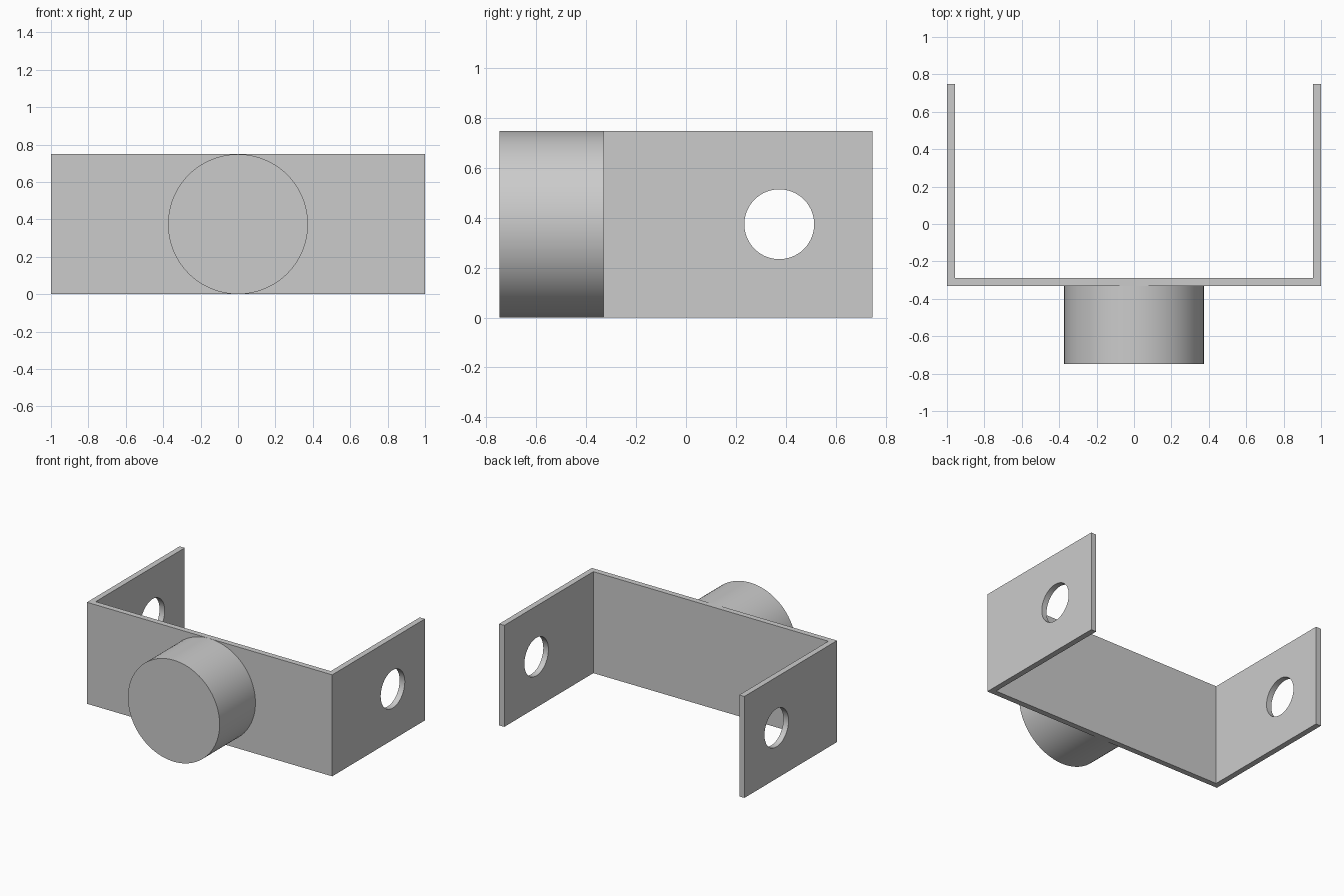
import bpy
import bmesh
import math
from mathutils import Vector

cube = bpy.data.objects.get("Cube")
if cube:
    bpy.data.objects.remove(cube, do_unlink=True)

HEIGHT = 0.748
MID = HEIGHT / 2
HALF_DEPTH = 0.748
PLATE_FRONT = -0.331
WALL = 0.042

grey = bpy.data.materials.new("light grey")
grey.use_nodes = True
colour = (0.6, 0.6, 0.6, 1)
grey.diffuse_color = colour
grey.node_tree.nodes["Principled BSDF"].inputs["Base Color"].default_value = colour


def cylinder(name, radius, depth, centre, rotation):
    bpy.ops.mesh.primitive_cylinder_add(
        vertices=96, radius=radius, depth=depth, location=centre, rotation=rotation)
    obj = bpy.context.object
    obj.name = name
    obj.data.materials.append(grey)
    bpy.ops.object.shade_smooth_by_angle(angle=math.radians(30))
    return obj


# U-shaped bracket, extruded upward from its plan outline
inner = 1 - WALL
half = [(1, PLATE_FRONT), (1, HALF_DEPTH), (inner, HALF_DEPTH), (inner, PLATE_FRONT + WALL)]
outline = half + [(-x, y) for x, y in reversed(half)]
bm = bmesh.new()
base = bm.faces.new([bm.verts.new((x, y, 0)) for x, y in outline])
top = bmesh.ops.extrude_face_region(bm, geom=[base])["geom"]
bmesh.ops.translate(bm, vec=Vector((0, 0, HEIGHT)),
                    verts=[v for v in top if isinstance(v, bmesh.types.BMVert)])
bmesh.ops.recalc_face_normals(bm, faces=bm.faces)
mesh = bpy.data.meshes.new("bracket")
bm.to_mesh(mesh)
bm.free()
bracket = bpy.data.objects.new("bracket", mesh)
bpy.context.collection.objects.link(bracket)
mesh.materials.append(grey)

# Round hole through both side arms
cutter = cylinder("hole_cutter", 0.14, 2.4, (0, MID, MID), (0, math.pi / 2, 0))
cut = bracket.modifiers.new("holes", "BOOLEAN")
cut.operation = "DIFFERENCE"
cut.solver = "EXACT"
cut.object = cutter
bpy.ops.object.select_all(action="DESELECT")
bracket.select_set(True)
bpy.context.view_layer.objects.active = bracket
bpy.ops.object.modifier_apply(modifier=cut.name)
bpy.data.objects.remove(cutter, do_unlink=True)
bpy.ops.object.shade_smooth_by_angle(angle=math.radians(30))

# Solid round boss on the front plate
boss_depth = PLATE_FRONT + HALF_DEPTH
cylinder("front_boss", MID, boss_depth,
         (0, (PLATE_FRONT - HALF_DEPTH) / 2, MID), (math.pi / 2, 0, 0))
